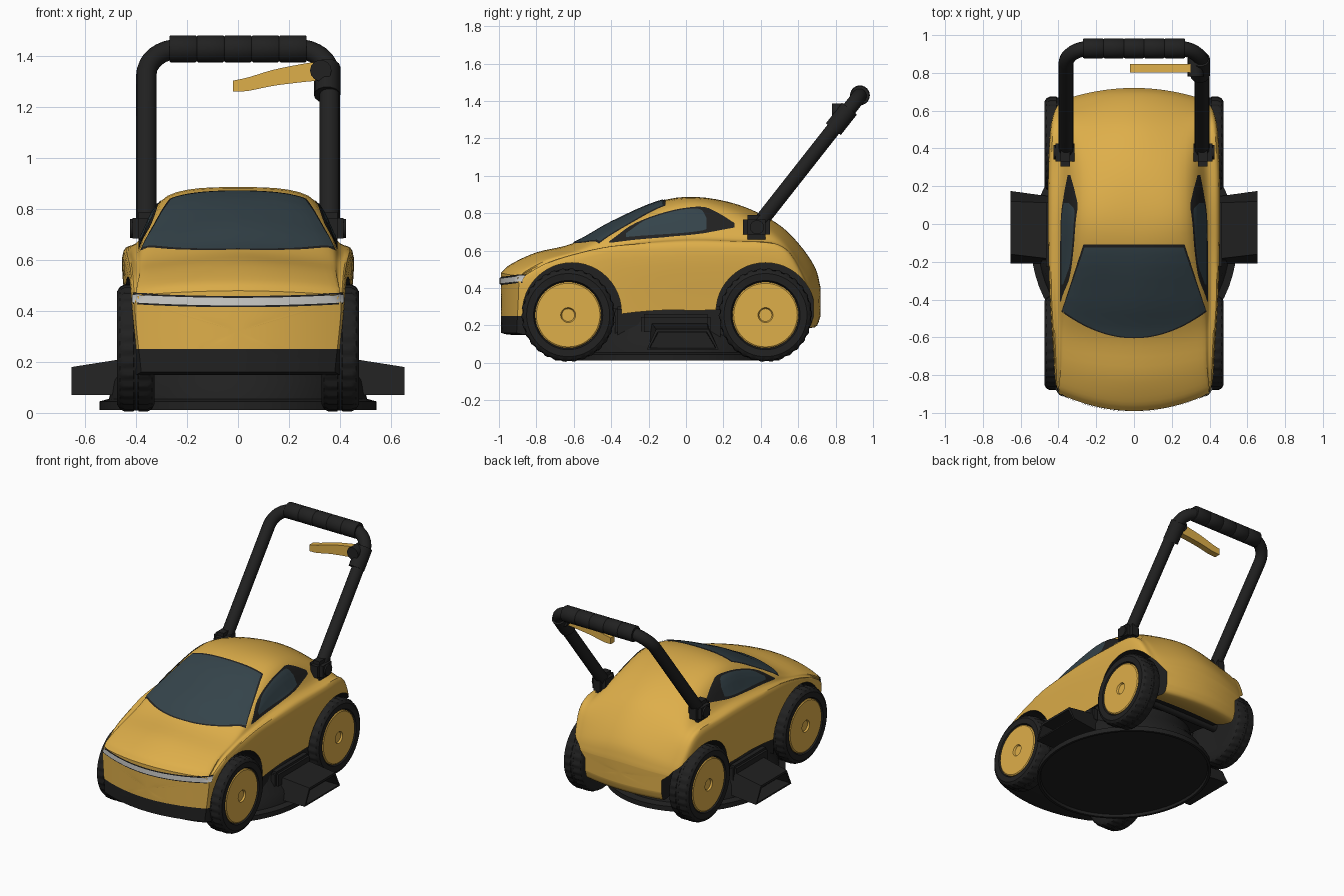
import bpy, bmesh, math
from mathutils import Vector
from mathutils.bvhtree import BVHTree

if "Cube" in bpy.data.objects:
    bpy.data.objects.remove(bpy.data.objects["Cube"])


def material(name, rgb):
    m = bpy.data.materials.new(name)
    m.use_nodes = True
    m.diffuse_color = (*rgb, 1)
    m.node_tree.nodes["Principled BSDF"].inputs["Base Color"].default_value = (*rgb, 1)
    return m


YELLOW = material("yellow paint", (0.73, 0.425, 0.068))
BLACK = material("black plastic", (0.015, 0.015, 0.015))
GLASS = material("blue grey glass", (0.035, 0.057, 0.069))
LAMP = material("lamp white", (0.62, 0.62, 0.60))
made = []


def finish(name, bm, *mats):
    bmesh.ops.recalc_face_normals(bm, faces=bm.faces)
    mesh = bpy.data.meshes.new(name)
    bm.to_mesh(mesh)
    bm.free()
    for m in mats:
        mesh.materials.append(m)
    ob = bpy.data.objects.new(name, mesh)
    bpy.context.collection.objects.link(ob)
    made.append(ob)
    return ob


def spline(pts, steps):
    """Smooth curve through control points of any dimension."""
    out = []
    for i in range(len(pts) - 1):
        b, c = pts[i], pts[i + 1]
        a = pts[i - 1] if i else [2 * p - q for p, q in zip(b, c)]
        d = pts[i + 2] if i + 2 < len(pts) else [2 * q - p for p, q in zip(b, c)]
        for k in range(steps):
            t = k / steps
            out.append([0.5 * (2 * q + (r - p) * t + (2 * p - 5 * q + 4 * r - s) * t * t
                               + (3 * q - p - 3 * r + s) * t ** 3)
                        for p, q, r, s in zip(a, b, c, d)])
    return out + [list(pts[-1])]


def grid(bm, rows, closed=False):
    vs = [[bm.verts.new(p) for p in row] for row in rows]
    for a, b in zip(vs, vs[1:]):
        n = len(a)
        for i in range(n if closed else n - 1):
            j = (i + 1) % n
            bm.faces.new((a[i], a[j], b[j], b[i]))
    return vs


def lathe(name, profile, mat, loc=(0, 0, 0), axis="X", n=48, scale=(1, 1), lug=0):
    """Profile is (radius, height); lug shortens alternate pairs of the widest points."""
    top = max(r for r, h in profile)
    rows = []
    for r, h in profile:
        row = []
        for i in range(n):
            a = math.tau * i / n
            q = r - (lug if r == top and i // 2 % 2 else 0)
            u, v = q * math.cos(a) * scale[0], q * math.sin(a) * scale[1]
            row.append(Vector((h, u, v) if axis == "X" else (u, v, h)) + Vector(loc))
        rows.append(row)
    bm = bmesh.new()
    grid(bm, rows, True)
    bmesh.ops.remove_doubles(bm, verts=bm.verts, dist=1e-5)
    return finish(name, bm, mat)


def tube(name, pts, r, mat):
    cu = bpy.data.curves.new(name, "CURVE")
    cu.dimensions = "3D"
    cu.bevel_depth, cu.bevel_resolution, cu.use_fill_caps = r, 5, True
    sp = cu.splines.new("POLY")
    sp.points.add(len(pts) - 1)
    for point, p in zip(sp.points, pts):
        point.co = (*p, 1)
    ob = bpy.data.objects.new(name, cu)
    bpy.context.collection.objects.link(ob)
    bpy.context.view_layer.update()
    bm = bmesh.new()
    bm.from_mesh(ob.evaluated_get(bpy.context.evaluated_depsgraph_get()).to_mesh())
    bpy.data.objects.remove(ob)
    return finish(name, bm, mat)


def box(name, lo, hi, mat, bevel=0.015):
    bm = bmesh.new()
    bmesh.ops.create_cube(bm, size=1)
    for v in bm.verts:
        v.co = [a + (b - a) * (c + 0.5) for a, b, c in zip(lo, hi, v.co)]
    bmesh.ops.bevel(bm, geom=bm.edges[:], offset=bevel, segments=2, affect="EDGES")
    return finish(name, bm, mat)


# Body shell: y, floor z, floor half width, belt half width, belt z, roof half width, roof z, top z, sill lift
stations = [
    (-.99, .16, .38, .405, .41, .36, .465, .48, .01), (-.94, .15, .40, .415, .44, .36, .505, .525, .012),
    (-.8, .15, .41, .425, .50, .34, .56, .59, .016), (-.6, .17, .42, .435, .55, .33, .61, .64, .014),
    (-.4, .25, .425, .445, .59, .325, .70, .75, -.005), (-.15, .28, .425, .453, .605, .285, .82, .86, -.015),
    (.05, .28, .425, .455, .61, .275, .853, .887, -.015), (.28, .28, .425, .453, .61, .27, .80, .845, -.012),
    (.48, .24, .425, .445, .60, .275, .70, .75, .01), (.60, .20, .41, .435, .55, .28, .60, .64, .02),
    (.69, .19, .38, .41, .43, .28, .47, .51, .01), (.72, .25, .34, .38, .35, .28, .38, .40, .01)]


def bowed(x, y, z):
    nose, tail = max(0, (-y - 0.4) / 0.6), max(0, (y - 0.4) / 0.3)
    return Vector((x, y + (0.1 * nose - 0.07 * tail) * (x / 0.41) ** 2, z))


rings = []
for y, zb, wb, wm, zm, wr, zr, zt, lift in spline(stations, 4):
    sill = (wm + (wr - wm) * 0.38, zm + (zr - zm) * 0.35 + lift)
    half = [(wb * k / 6, zb) for k in range(6)]
    half += spline([(wb, zb), (wm, zm), sill, (wr, zr), (0, zt), (-wr, zr)], 6)[:25]
    ring = half + [(-x, z) for x, z in half[-2:0:-1]]
    rings.append([(x, y, z) for x, z in ring])


def cap(ring):
    mid = (min(p[2] for p in ring) + max(p[2] for p in ring)) / 2
    return [[(x * k, y, mid + (z - mid) * k) for x, y, z in ring] for k in (0, .2, .4, .6, .8, .95)]


rings = cap(rings[0]) + rings + cap(rings[-1])[::-1]
bm = bmesh.new()
grid(bm, [[bowed(*p) for p in r] for r in rings], True)
bmesh.ops.remove_doubles(bm, verts=bm.verts, dist=1e-5)
bmesh.ops.bisect_plane(bm, geom=bm.verts[:] + bm.edges[:] + bm.faces[:],
                       plane_co=(0, 0, 0.25), plane_no=(0, 0, 1))
bmesh.ops.recalc_face_normals(bm, faces=bm.faces)
for f in bm.faces:
    c = f.calc_center_median()
    f.material_index = int((c.z < 0.25 and c.y < -0.6) or (f.normal.z < -0.8 and c.y < 0.5))
skin = BVHTree.FromBMesh(bm)
body = finish("body_shell", bm, YELLOW, BLACK)

# Wheel arches cut from the shell
for wy in (-0.61, 0.425):
    for s in (-1, 1):
        cutter = lathe("arch_cutter", [(0, s * .29), (.265, s * .29), (.265, s * .6), (0, s * .6)],
                       YELLOW, (0, wy, 0.27))
        cutter.data.materials.append(BLACK)
        for p in cutter.data.polygons:
            p.material_index = 1
        made.remove(cutter)
        mod = body.modifiers.new("arch", "BOOLEAN")
        mod.operation, mod.solver, mod.object = "DIFFERENCE", "EXACT", cutter
        bpy.context.view_layer.objects.active = body
        bpy.ops.object.modifier_apply(modifier=mod.name)
        bpy.data.objects.remove(cutter)


def plate(name, rows, ray, lift, mat):
    """Thin panel laid on the shell by casting each point along a ray."""
    d = Vector(ray)
    out = []
    for row in rows:
        line = []
        for p in row:
            hit, nor, _, _ = skin.ray_cast(Vector(p) - d * 3, d)
            if hit is None:
                hit, nor, _, _ = skin.find_nearest(Vector(p))
            line.append(hit + nor * lift)
        out.append(line)
    bm = bmesh.new()
    grid(bm, out)
    ob = finish(name, bm, mat)
    if ob.data.polygons[0].normal.dot(d) > 0:
        ob.data.flip_normals()


# Windscreen with dark surround
for name, g, lift, mat in (("windscreen_frame", 0.007, 0.003, BLACK), ("windscreen", 0, 0.006, GLASS)):
    rows = []
    for i in range(25):
        t = i / 24
        w = 0.375 + g - 0.115 * t
        y0 = -0.597 - g + (0.475 + 3 * g) * t
        rows.append([(w * k / 14, y0 + 0.14 * (1 - t) * (k / 14) ** 2, 0) for k in range(-14, 15)])
    plate(name, rows, (0, 0, -1), lift, mat)

# Side windows: dark frame and glass, each between a lower and an upper edge
frame_top = [(-.41, .648), (-.27, .745), (-.08, .812), (.08, .832), (.17, .80), (.26, .745)]
glass_top = [(-.32, .69), (-.22, .757), (-.08, .803), (.02, .82), (.08, .815), (.11, .77)]
for name, top, z0, z1, lift, mat in (("side_window_frame", frame_top, .64, .722, .003, BLACK),
                                     ("side_window", glass_top, .67, .712, .006, GLASS)):
    edge = spline(top, 5)
    for s, side in ((1, "left"), (-1, "right")):
        rows = []
        for j in range(13):
            rows.append([(0, y, (z0 + (z1 - z0) * i / (len(edge) - 1)) * (1 - j / 12) + z * j / 12)
                         for i, (y, z) in enumerate(edge)])
        plate(side + "_" + name, rows, (-s, 0, 0), lift, mat)

# Light strip across the nose
for name, h, lift, mat in (("light_strip_frame", 0.022, 0.003, BLACK), ("light_strip", 0.015, 0.006, LAMP)):
    plate(name, [[(0.41 * k / 24, 0, 0.437 + 0.012 * (k / 24) ** 2 + h * j) for k in range(-24, 25)]
                 for j in (-1, 0, 1)], (0, 1, 0), lift, mat)

# Mower deck, chassis and axles
lathe("mower_deck", [(0, .03), (.96, .03), (.97, .012), (1, .012), (1, .045), (.93, .055), (.9, .13),
                     (.8, .2), (.76, .29), (0, .29)], BLACK, (0, -0.1, 0), "Z", 64, (0.545, 0.6))
box("chassis", (-.41, -.38, .1), (.41, .2, .3), BLACK)
for wy, end in ((-0.63, "front"), (0.425, "rear")):
    tube(end + "_axle", [(-.4, wy, .255), (.4, wy, .255)], 0.03, BLACK)

# Wheels, chutes and handle pivots on each side
for s, side in ((1, "left"), (-1, "right")):
    for wy, end in ((-0.63, "front"), (0.425, "rear")):
        loc = (s * 0.4, wy, 0.255)
        tyre = [(0, -.07), (.17, -.07), (.22, -.072), (.24, -.062), (.25, -.045), (.25, -.01), (.245, -.008),
                (.245, .008), (.25, .01), (.25, .045), (.24, .064), (.222, .075), (.185, .072),
                (.177, .055), (0, .055)]
        lathe(f"{end}_{side}_tyre", [(r, s * h) for r, h in tyre], BLACK, loc, n=120, lug=0.006)
        hub = [(0, .05), (.177, .05), (.177, .066), (.17, .071), (.04, .071), (.034, .06), (0, .06)]
        lathe(f"{end}_{side}_hub", [(r, s * h) for r, h in hub], YELLOW, loc)

    bm = bmesh.new()
    inner = [(-.21, .07), (.14, .07), (.11, .22), (-.19, .22)]
    outer = [(-.21, .07), (.175, .07), (.12, .18), (-.16, .18)]
    a = [bm.verts.new((s * 0.4, y, z)) for y, z in inner]
    b = [bm.verts.new((s * 0.655, y, z)) for y, z in outer]
    for i in range(4):
        bm.faces.new((a[i], a[i - 1], b[i - 1], b[i]))
    mouth = bm.faces.new(b)
    bm.faces.new(a)
    bmesh.ops.recalc_face_normals(bm, faces=bm.faces)
    bmesh.ops.inset_region(bm, faces=[mouth], thickness=0.018)
    bmesh.ops.inset_region(bm, faces=[mouth], thickness=0.004, depth=-0.1)
    finish(side + "_discharge_chute", bm, BLACK)
    box(side + "_chute_housing", (s * .435 - .03, -.24, .15), (s * .435 + .03, .13, .26), BLACK)

    box(side + "_pivot_block", (s * .365 - .05, .305, .66), (s * .365 + .05, .45, .79), BLACK, 0.025)
    tube(side + "_pivot_bolt", [(s * .33, .38, .725), (s * .425, .38, .725)], 0.038, BLACK)

# Push handle: one bent tube, padded grip and a collar under the lever
base, rise = Vector((0, .38, .73)), Vector((0, .55, .70))
up, length = rise.normalized(), rise.length
arm = [(.36, 0)] + [(.23 + .13 * math.cos(a), length - .13 + .13 * math.sin(a))
                    for a in (math.pi / 2 * i / 8 for i in range(9))]
arm += [(-x, h) for x, h in arm[::-1]]
tube("push_handle", [base + up * h + Vector((x, 0, 0)) for x, h in arm], 0.04, BLACK)
grip = [(0, -.27)]
for i in range(5):
    x = -0.27 + 0.108 * i
    grip += [(.049, x), (.053, x + .006), (.053, x + .102), (.049, x + .108)]
lathe("handle_grip", grip + [(0, .27)], BLACK, base + rise, n=24)
tube("lever_collar", [base + up * h + Vector((.35, 0, 0)) for h in (.66, .8)], .052, BLACK)

# Brake lever: a flat tapering blade on a round pivot
tube("lever_pivot", [(.325, .78, 1.345), (.325, .88, 1.345)], 0.042, BLACK)
blade = spline([(.32, 1.305, 1.38), (.26, 1.30, 1.372), (.14, 1.285, 1.348), (.04, 1.265, 1.318),
                (-.02, 1.262, 1.305)], 4)
bm = bmesh.new()
loops = grid(bm, [[(x, .803, lo), (x, .847, lo), (x, .847, hi), (x, .803, hi)] for x, lo, hi in blade], True)
bm.faces.new(loops[0])
bm.faces.new(loops[-1])
bmesh.ops.bevel(bm, geom=[e for e in bm.edges if e.calc_face_angle() > 1], offset=0.01, segments=2,
                affect="EDGES")
finish("brake_lever", bm, YELLOW)

# Smooth shading with crisp edges
bpy.ops.object.select_all(action="DESELECT")
for ob in made:
    ob.select_set(True)
bpy.context.view_layer.objects.active = body
bpy.ops.object.shade_smooth_by_angle(angle=math.radians(35))
